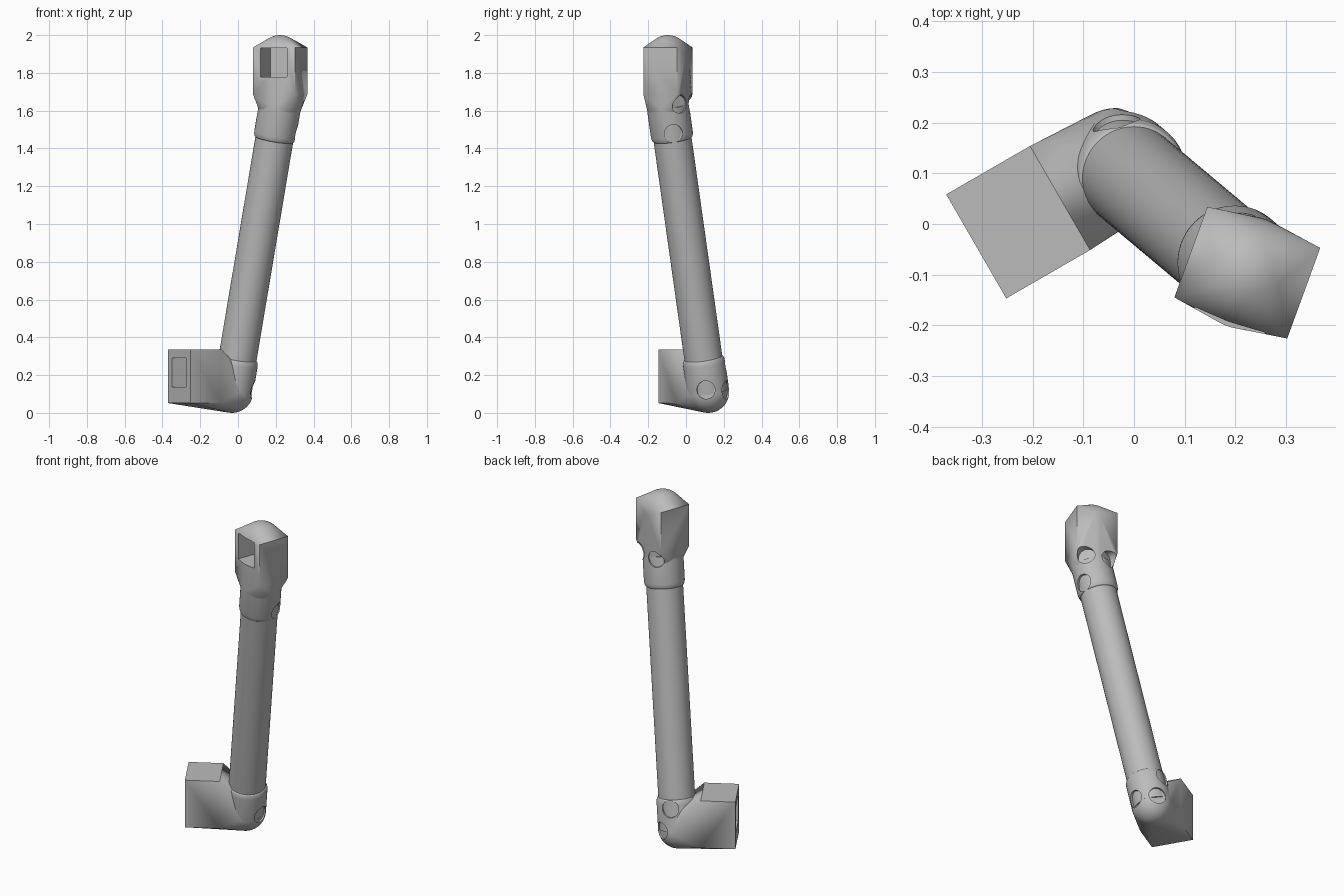
import bpy, bmesh, math
from mathutils import Vector, Matrix

cube = bpy.data.objects.get("Cube")
if cube:
    bpy.data.objects.remove(cube, do_unlink=True)

grey = bpy.data.materials.new("plain grey")
grey.use_nodes = True
colour = (0.5, 0.5, 0.5, 1)
grey.diffuse_color = colour
grey.node_tree.nodes["Principled BSDF"].inputs["Base Color"].default_value = colour

BALL = 0.112
LOW = Vector((-0.032, 0.117, 0.112))
HIGH = Vector((0.222, -0.096, 1.625))
CROWN = Vector((0.222, -0.096, 1.888))
AXIS = (HIGH - LOW).normalized()


def direction(deg):
    a = math.radians(deg)
    return Vector((math.cos(a), math.sin(a), 0))


def finish(bm, name, helper=False):
    bmesh.ops.recalc_face_normals(bm, faces=bm.faces[:])
    mesh = bpy.data.meshes.new(name)
    bm.to_mesh(mesh)
    bm.free()
    mesh.materials.append(grey)
    obj = bpy.data.objects.new(name, mesh)
    bpy.context.collection.objects.link(obj)
    if helper:
        obj.hide_render = True
        obj.hide_viewport = True
        obj.display_type = 'WIRE'
    return obj


def box_matrix(centre, deg, size):
    # local x points along the heading
    return (Matrix.Translation(centre) @ Matrix.Rotation(math.radians(deg), 4, 'Z')
            @ Matrix.Diagonal((*size, 1)))


def blended_head(name, centre, deg, size, balls):
    # square block wrapped together with one or more balls
    bm = bmesh.new()
    bmesh.ops.create_cube(bm, size=1, matrix=box_matrix(centre, deg, size))
    for ball in balls:
        bmesh.ops.create_uvsphere(bm, u_segments=48, v_segments=24, radius=BALL,
                                  matrix=Matrix.Translation(ball))
    points = [v.co.copy() for v in bm.verts]
    bm.clear()
    for p in points:
        bm.verts.new(p)
    hull = bmesh.ops.convex_hull(bm, input=bm.verts[:])
    spare = {g for g in hull["geom_interior"] + hull["geom_unused"]
             if isinstance(g, bmesh.types.BMVert)}
    bmesh.ops.delete(bm, geom=list(spare), context='VERTS')
    bmesh.ops.dissolve_limit(bm, angle_limit=math.radians(0.3),
                             verts=bm.verts[:], edges=bm.edges[:])
    return finish(bm, name)


def lathe(name, start, heading, profile):
    # closed round solid from (radius, distance) pairs
    bm = bmesh.new()
    turn = Matrix.Translation(start) @ heading.to_track_quat('Z', 'Y').to_matrix().to_4x4()
    n = 64
    rings = [[bm.verts.new(turn @ Vector((r * math.cos(math.tau * i / n),
                                          r * math.sin(math.tau * i / n), d)))
              for i in range(n)] for r, d in profile]
    for a, b in zip(rings, rings[1:]):
        for i in range(n):
            j = (i + 1) % n
            bm.faces.new((a[i], a[j], b[j], b[i]))
    bm.faces.new(rings[0])
    bm.faces.new(rings[-1])
    return finish(bm, name)


def bore(name, centre, deg):
    # round counterbore cutter, starting just under the surface
    d = direction(deg)
    bm = bmesh.new()
    bmesh.ops.create_cone(bm, cap_ends=True, segments=32, radius1=0.048, radius2=0.048,
                          depth=0.15, matrix=Matrix.Translation(centre + d * 0.168)
                          @ d.to_track_quat('Z', 'Y').to_matrix().to_4x4())
    return finish(bm, name, True)


def socket(name, mouth, deg):
    # square pocket cutter reaching inward from the block's open face
    bm = bmesh.new()
    bmesh.ops.create_cube(bm, size=1, matrix=box_matrix(
        mouth - direction(deg) * 0.05, deg, (0.2, 0.148, 0.154)))
    return finish(bm, name, True)


def cut(obj, cutters):
    for c in cutters:
        mod = obj.modifiers.new(c.name, 'BOOLEAN')
        mod.operation = 'DIFFERENCE'
        mod.solver = 'EXACT'
        mod.object = c


# Heads
low_centre = LOW + direction(210) * 0.227
low_centre.z = 0.194
top_centre = Vector((0.2235, -0.096, 1.811))
lower_head = blended_head("lower_head", low_centre, 210, (0.191, 0.237, 0.284), [LOW])
upper_head = blended_head("upper_head", top_centre, 250, (0.19, 0.237, 0.248), [HIGH, CROWN])

# Rod and collars
rod = lathe("rod", LOW, AXIS, [(0.101, 0), (0.101, (HIGH - LOW).length)])
collar = [(BALL, 0), (BALL, 0.155), (0.110, 0.168), (0.106, 0.178), (0.101, 0.182)]
lower_collar = lathe("lower_collar", LOW, AXIS, collar)
upper_collar = lathe("upper_collar", HIGH, -AXIS, collar)

# Square sockets
low_mouth = low_centre + direction(210) * 0.0955
low_mouth.z = 0.214
top_mouth = top_centre + direction(250) * 0.095
top_mouth.z = 1.855
cut(lower_head, [socket("lower_socket_cutter", low_mouth, 210)])
cut(upper_head, [socket("upper_socket_cutter", top_mouth, 250)])

# Counterbores: a pair behind each socket, and one on each collar's rim
for label, ball, back, rim, rim_deg, parts in (
        ("lower", LOW, 30, LOW + AXIS * 0.15, 105, (lower_head, lower_collar)),
        ("upper", HIGH, 70, HIGH - AXIS * 0.15, 5, (upper_head, upper_collar))):
    cutters = [bore(f"{label}_bore_cutter_{i}", ball + Vector((0, 0, 0.01)), back + side)
               for i, side in enumerate((-36, 36))]
    cutters.append(bore(f"{label}_rim_cutter", rim, rim_deg))
    for part in parts:
        cut(part, cutters)

# Apply the cuts, then shade
bpy.context.view_layer.update()
graph = bpy.context.evaluated_depsgraph_get()
for part in (lower_head, upper_head, lower_collar, upper_collar, rod):
    if part.modifiers:
        mesh = bpy.data.meshes.new_from_object(part.evaluated_get(graph))
        part.modifiers.clear()
        part.data = mesh
    bpy.ops.object.select_all(action='DESELECT')
    part.select_set(True)
    bpy.context.view_layer.objects.active = part
    bpy.ops.object.shade_smooth_by_angle(angle=math.radians(25))
for obj in [o for o in bpy.data.objects if o.name.find("_cutter") > 0]:
    bpy.data.objects.remove(obj, do_unlink=True)
